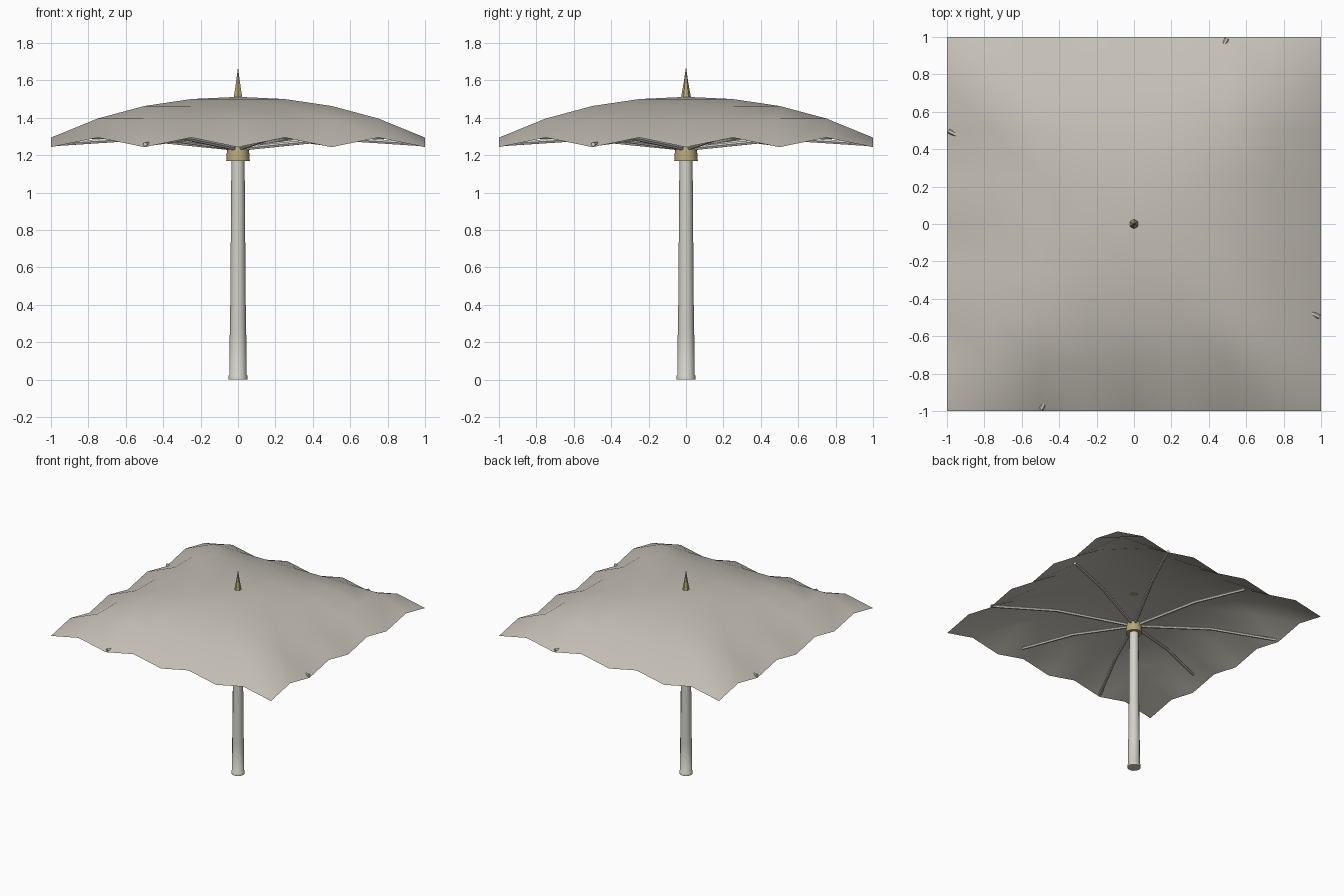
import bpy, bmesh, math
from mathutils import Vector

cube = bpy.data.objects.get("Cube")
if cube:
    bpy.data.objects.remove(cube, do_unlink=True)


def material(name, rgb):
    m = bpy.data.materials.new(name)
    m.use_nodes = True
    color = (*rgb, 1)
    m.diffuse_color = color
    m.node_tree.nodes["Principled BSDF"].inputs["Base Color"].default_value = color
    return m


cloth = material("canvas grey", (0.56, 0.53, 0.47))
paint = material("pale painted metal", (0.65, 0.64, 0.58))
brass = material("dull brass", (0.47, 0.39, 0.19))


def finish(name, bm, mat, angle=None):
    mesh = bpy.data.meshes.new(name)
    bm.to_mesh(mesh)
    bm.free()
    mesh.materials.append(mat)
    obj = bpy.data.objects.new(name, mesh)
    bpy.context.collection.objects.link(obj)
    if angle:
        bpy.ops.object.select_all(action="DESELECT")
        obj.select_set(True)
        bpy.context.view_layer.objects.active = obj
        bpy.ops.object.shade_smooth_by_angle(angle=math.radians(angle))
    return obj


def loft(bm, rings):
    """Skin a list of point rings and cap both ends."""
    loops = [[bm.verts.new(p) for p in ring] for ring in rings]
    n = len(loops[0])
    for a, b in zip(loops, loops[1:]):
        for i in range(n):
            j = (i + 1) % n
            bm.faces.new((a[i], a[j], b[j], b[i]))
    bm.faces.new(loops[0][::-1])
    bm.faces.new(loops[-1])


def turned(name, profile, sides, mat, angle=None):
    bm = bmesh.new()
    turn = math.tau / sides
    loft(bm, [[(r * math.sin(-i * turn), r * math.cos(i * turn), z)
               for i in range(sides)] for r, z in profile])
    bmesh.ops.recalc_face_normals(bm, faces=bm.faces)
    return finish(name, bm, mat, angle)


# Canopy: square rings stepping down to a scalloped hem
N = 8
ring_z = [1.512, 1.50, 1.463, 1.396]


def canopy_z(i, j):
    d = max(abs(i - 4), abs(j - 4))
    if d < 4:
        return ring_z[d]
    return 1.294 if (i + j) % 2 else 1.243


bm = bmesh.new()
grid = [[bm.verts.new((i / 4 - 1, j / 4 - 1, canopy_z(i, j)))
         for j in range(N + 1)] for i in range(N + 1)]
for i in range(N):
    for j in range(N):
        a, b = grid[i][j], grid[i + 1][j]
        c, d = grid[i + 1][j + 1], grid[i][j + 1]
        bm.faces.new((a, b, d))
        bm.faces.new((b, c, d))
finish("canopy", bm, cloth, 80)

# Pole, collar and finial
turned("pole", [(0.05, 0), (0.05, 0.02), (0.046, 0.025), (0.044, 0.25),
                (0.042, 0.33), (0.035, 1.2)], 12, paint, 40)
turned("collar", [(0.063, 1.168), (0.061, 1.205), (0.054, 1.25)], 12, brass, 40)
turned("finial", [(0.027, 1.505), (0.012, 1.59), (0.001, 1.665)], 6, brass)


# Bent ribs: long ones reach the hem, short ones stop beneath the cloth
def rib(name, angle, path):
    out = Vector((math.cos(angle), math.sin(angle), 0))
    side = Vector((-out.y, out.x, 0))
    up = Vector((0, 0, 1))
    rings = []
    for r, z in path:
        center = out * r + up * z
        rings.append([center + 0.012 * (side * math.cos(k * math.tau / 6)
                                        + up * math.sin(k * math.tau / 6))
                      for k in range(6)])
    bm = bmesh.new()
    loft(bm, rings)
    bmesh.ops.recalc_face_normals(bm, faces=bm.faces)
    finish(name, bm, paint, 40)


for k in range(4):
    quarter = k * math.pi / 2
    rib(f"long_rib_{k + 1}", math.radians(63.4) + quarter,
        [(0.02, 1.235), (0.6, 1.288), (1.11, 1.258)])
    rib(f"short_rib_{k + 1}", math.radians(22) + quarter,
        [(0.02, 1.235), (0.52, 1.3), (0.95, 1.295)])
